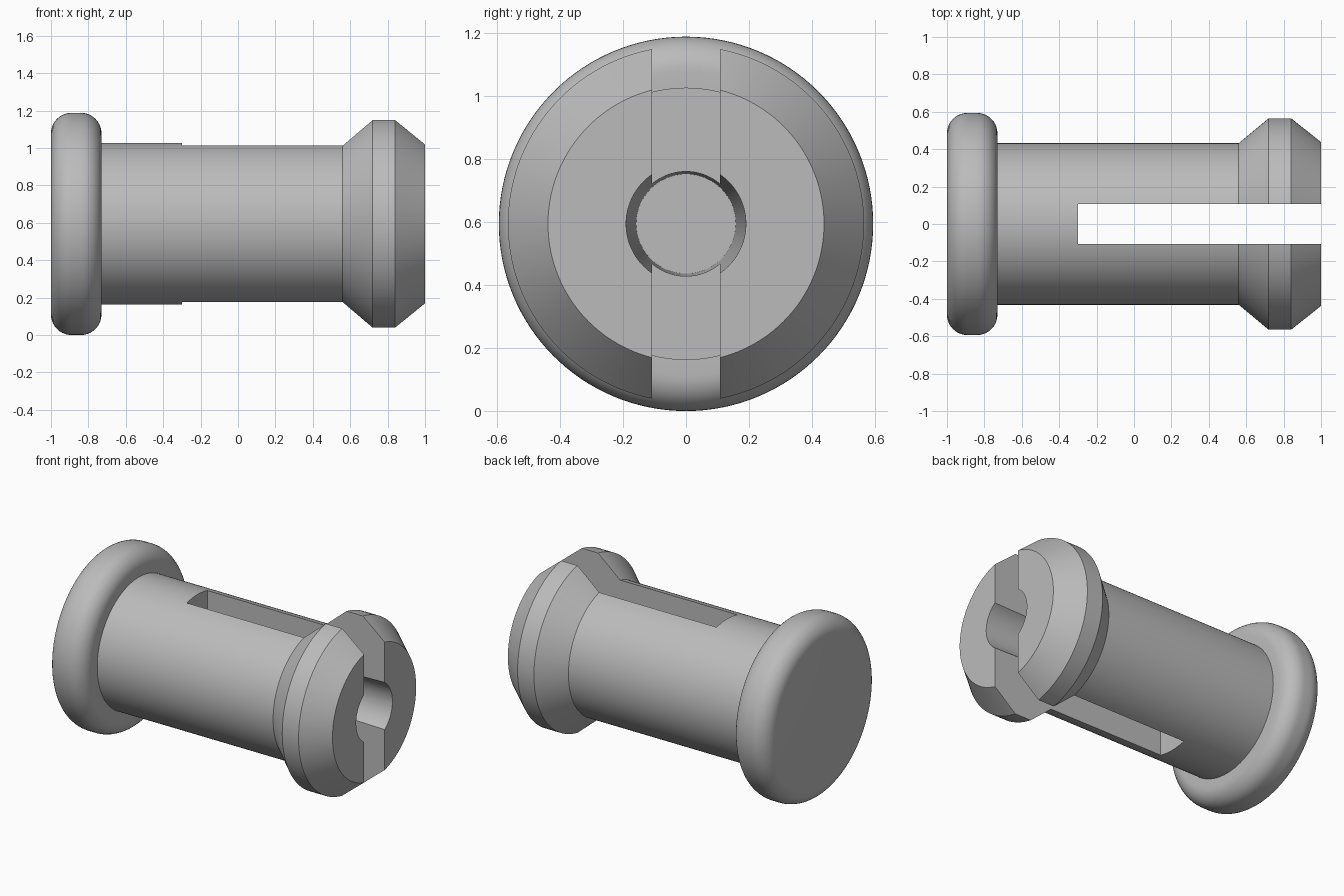
import bpy, bmesh, math
from mathutils import Vector

cube = bpy.data.objects.get("Cube")
if cube:
    bpy.data.objects.remove(cube)

CAP_R = 0.594      # flange radius, also the height of the axis
FILLET = 0.11      # rounding of the flange rim
SLOT_W = 0.216

grey = bpy.data.materials.new("plain grey")
grey.use_nodes = True
colour = (0.5, 0.5, 0.5, 1)
grey.diffuse_color = colour
grey.node_tree.nodes["Principled BSDF"].inputs["Base Color"].default_value = colour


def make_object(name, bm):
    bmesh.ops.recalc_face_normals(bm, faces=bm.faces)
    mesh = bpy.data.meshes.new(name)
    bm.to_mesh(mesh)
    bm.free()
    mesh.materials.append(grey)
    obj = bpy.data.objects.new(name, mesh)
    bpy.context.collection.objects.link(obj)
    return obj


def lathe(name, profile, steps=128):
    """Revolve (x, radius) points about the x axis."""
    bm = bmesh.new()
    verts = [bm.verts.new((x, 0, r)) for x, r in profile]
    edges = [bm.edges.new(pair) for pair in zip(verts, verts[1:])]
    bmesh.ops.spin(bm, geom=verts + edges, cent=(0, 0, 0), axis=(1, 0, 0),
                   angle=math.tau, steps=steps, use_duplicate=False)
    bmesh.ops.remove_doubles(bm, verts=bm.verts, dist=1e-5)
    bmesh.ops.translate(bm, verts=bm.verts, vec=(0, 0, CAP_R))
    return make_object(name, bm)


def fillet(cx, start):
    """Quarter circle on the flange rim, turning clockwise from start degrees."""
    angles = [math.radians(start - 90 * i / 10) for i in range(11)]
    return [(cx + FILLET * math.cos(a), CAP_R - FILLET + FILLET * math.sin(a))
            for a in angles]


# Rounded flange, shank, barbed tip and tapered blind bore in one profile
profile = [(-1, 0)] + fillet(-1 + FILLET, 180) + fillet(-0.73 - FILLET, 90)
profile += [(-0.73, 0.432), (0.56, 0.432), (0.72, 0.565), (0.84, 0.565), (1, 0.438)]
profile += [(1, 0.19), (-0.73, 0.158), (-0.73, 0)]
pin = lathe("split_pin", profile)

# Slot that splits the shank and tip into two prongs
bm = bmesh.new()
bmesh.ops.create_cube(bm, size=1)
bmesh.ops.scale(bm, verts=bm.verts, vec=(1.5, SLOT_W, 2))
bmesh.ops.translate(bm, verts=bm.verts, vec=Vector((0.45, 0, CAP_R)))
slot = make_object("slot_cutter", bm)
slot.hide_render = True

cut = pin.modifiers.new("slot", 'BOOLEAN')
cut.operation = 'DIFFERENCE'
cut.solver = 'EXACT'
cut.object = slot
bpy.ops.object.select_all(action='DESELECT')
pin.select_set(True)
bpy.context.view_layer.objects.active = pin
bpy.ops.object.modifier_apply(modifier=cut.name)
bpy.data.objects.remove(slot)
bpy.ops.object.shade_smooth_by_angle(angle=math.radians(25))
